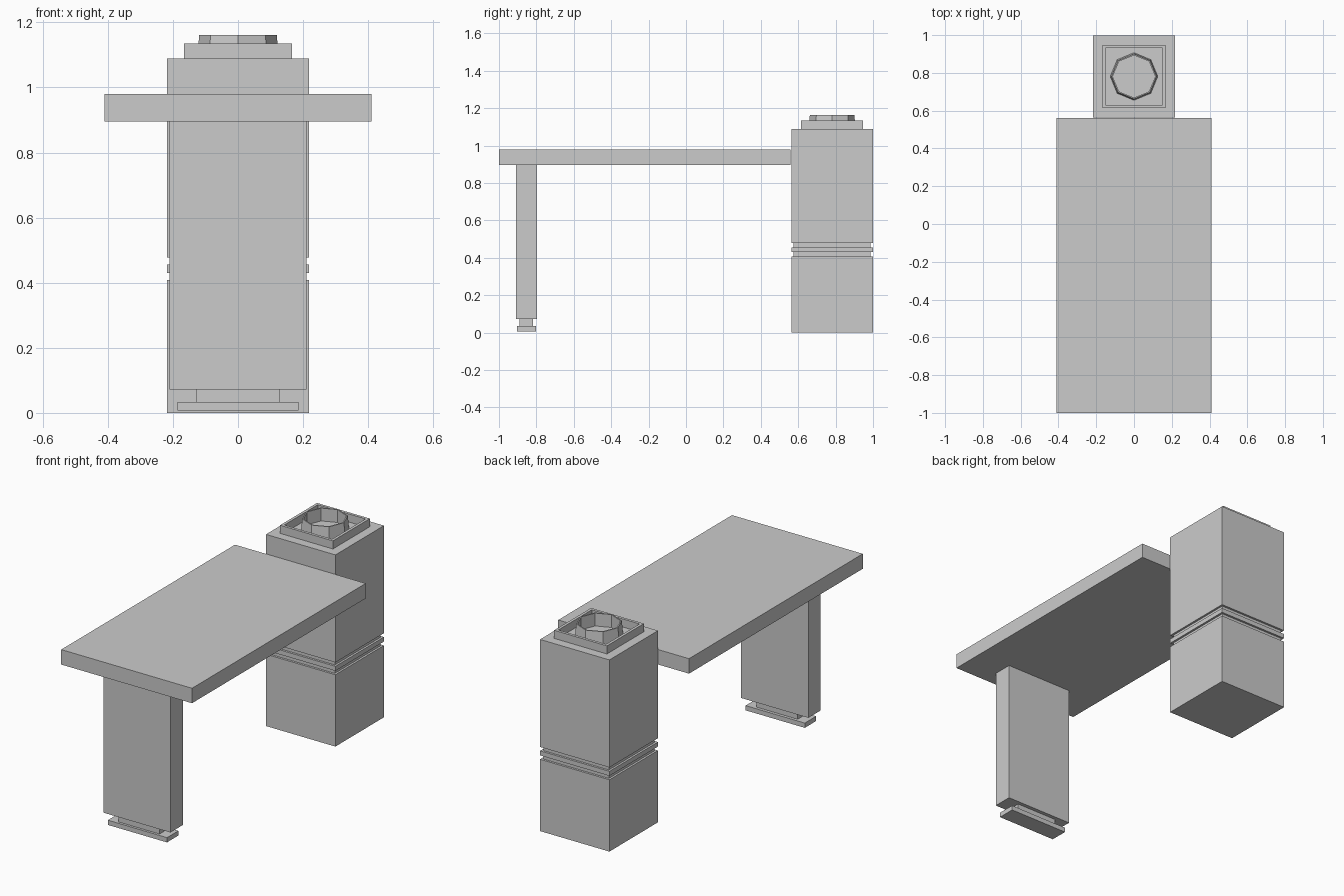
import bpy, bmesh
from math import pi, cos, sin, sqrt

if "Cube" in bpy.data.objects:
    bpy.data.objects.remove(bpy.data.objects["Cube"])


def finish(name, bm):
    bmesh.ops.recalc_face_normals(bm, faces=bm.faces)
    me = bpy.data.meshes.new(name)
    bm.to_mesh(me)
    bm.free()
    ob = bpy.data.objects.new(name, me)
    bpy.context.collection.objects.link(ob)
    return ob


def box(name, x, y0, y1, z0, z1):
    """Box symmetric about x = 0 with half width x."""
    bm = bmesh.new()
    bmesh.ops.create_cube(bm, size=1)
    for v in bm.verts:
        v.co = (v.co.x * 2 * x, (y0 + y1) / 2 + v.co.y * (y1 - y0),
                (z0 + z1) / 2 + v.co.z * (z1 - z0))
    return finish(name, bm)


def lathe(name, profile, sides, start, cy, closed=False):
    """Sweep a (radius, z) profile around a vertical axis at y = cy."""
    bm = bmesh.new()
    rings = []
    for r, z in profile:
        angles = [start + 2 * pi * i / sides for i in range(sides)]
        rings.append([bm.verts.new((r * cos(a), cy + r * sin(a), z)) for a in angles])
    pairs = list(zip(rings, rings[1:]))
    if closed:
        pairs.append((rings[-1], rings[0]))
    else:
        bm.faces.new(rings[0])
        bm.faces.new(rings[-1])
    for a, b in pairs:
        for i in range(sides):
            j = (i + 1) % sides
            bm.faces.new((a[i], a[j], b[j], b[i]))
    return finish(name, bm)


def square(name, profile, closed=False):
    return lathe(name, [(h * sqrt(2), z) for h, z in profile], 4, pi / 4, CY, closed)


CY = 0.781    # centre of the pillar
W, G = 0.218, 0.206

# Square pillar with a double groove around the middle
square("pillar", [(W, 0), (W, 0.408), (G, 0.408), (G, 0.43), (W, 0.43),
                  (W, 0.456), (G, 0.456), (G, 0.478), (W, 0.478), (W, 1.089)])

# Square rim and octagonal cup ring on top of the pillar
square("pillar_rim", [(0.166, 1.089), (0.166, 1.135), (0.15, 1.135), (0.15, 1.089)], True)
lathe("octagon_ring", [(0.126, 1.089), (0.119, 1.162), (0.112, 1.162), (0.112, 1.089)],
      8, 0, CY, True)

# Table top, butting against the pillar
box("table_top", 0.411, -1.0, 0.56, 0.895, 0.98)

# Slab leg with a narrow neck and a flat foot
box("front_leg", 0.211, -0.908, -0.797, 0.072, 0.895)
box("leg_neck", 0.129, -0.889, -0.818, 0.034, 0.072)
box("leg_foot", 0.186, -0.903, -0.801, 0.007, 0.034)
